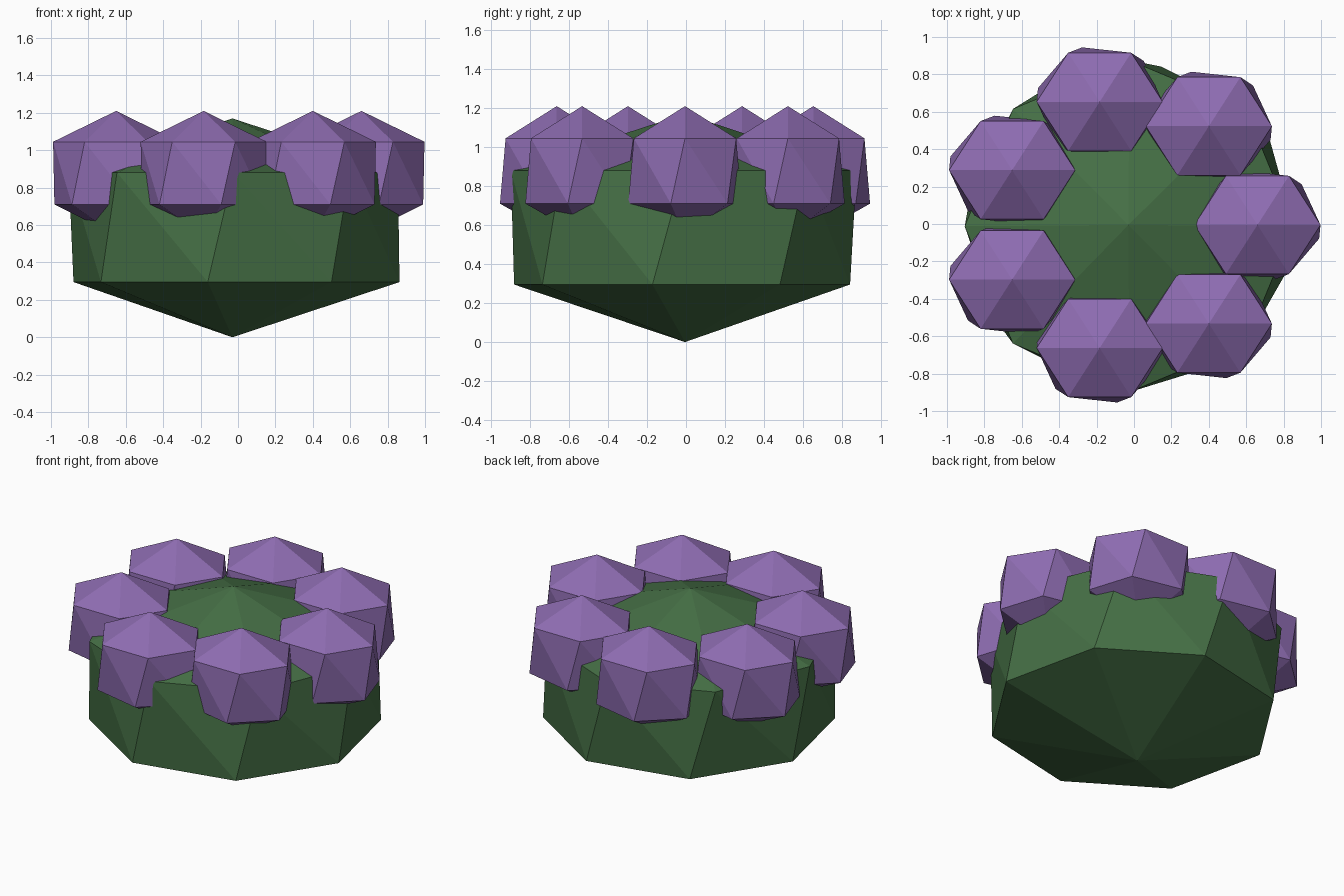
import bpy
import bmesh
from math import sin, cos, pi, radians

if "Cube" in bpy.data.objects:
    bpy.data.objects.remove(bpy.data.objects["Cube"])


def material(name, color):
    m = bpy.data.materials.new(name)
    m.diffuse_color = (*color, 1)
    m.use_nodes = True
    m.node_tree.nodes["Principled BSDF"].inputs["Base Color"].default_value = m.diffuse_color
    return m


def faceted_ball(name, sides, top, upper, lower, bottom, mat):
    """Low-poly ball: pole, two twisted rings, pole.
    Each ring is (x, y, z, rx, ry, turn in degrees)."""
    bm = bmesh.new()

    def ring(x, y, z, rx, ry, turn):
        angles = [radians(turn) + 2 * pi * i / sides for i in range(sides)]
        return [bm.verts.new((x + rx * cos(a), y + ry * sin(a), z)) for a in angles]

    t, b = bm.verts.new(top), bm.verts.new(bottom)
    up, low = ring(*upper), ring(*lower)
    for i in range(sides):
        j = (i + 1) % sides
        bm.faces.new((t, up[i], up[j]))
        bm.faces.new((up[i], low[j], up[j]))
        bm.faces.new((up[i], low[i], low[j]))
        bm.faces.new((b, low[j], low[i]))
    bmesh.ops.recalc_face_normals(bm, faces=bm.faces[:])
    mesh = bpy.data.meshes.new(name)
    bm.to_mesh(mesh)
    bm.free()
    mesh.materials.append(mat)
    obj = bpy.data.objects.new(name, mesh)
    bpy.context.collection.objects.link(obj)
    return obj


green = material("green", (0.06, 0.16, 0.06))
purple = material("purple", (0.27, 0.15, 0.44))
CX, CY = -0.03, -0.005

# Plump eight-sided body
faceted_ball("body", 8, (CX, CY, 1.17),
             (-0.025, -0.012, 0.88, 0.88, 0.887, 0),
             (-0.008, -0.02, 0.295, 0.885, 0.875, -10),
             (CX, CY, 0), green)

# Crown of seven six-sided buds
for k in range(7):
    a = 2 * pi * k / 7
    x, y = CX + 0.69 * cos(a), CY + 0.675 * sin(a)
    faceted_ball(f"bud_{k + 1}", 6, (x, y, 1.21),
                 (x, y, 1.045, 0.337, 0.303, 0),
                 (x, y, 0.71, 0.34, 0.303, -14),
                 (x, y, 0.545), purple)
